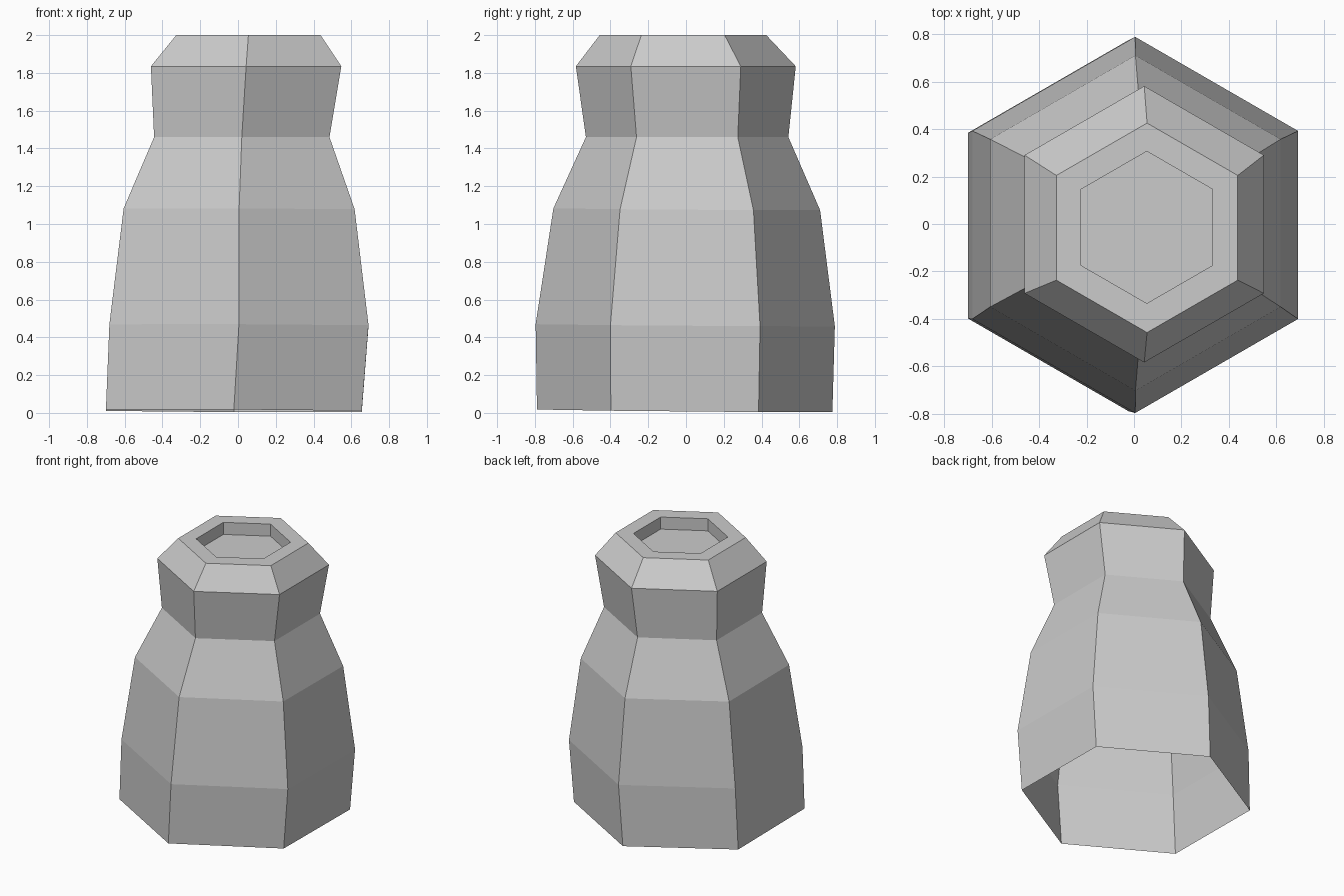
import bpy, bmesh
from math import sin, cos, tau

cube = bpy.data.objects.get("Cube")
if cube:
    bpy.data.objects.remove(cube, do_unlink=True)

SIDES = 6

# Plain grey material
grey = bpy.data.materials.new("light_grey")
grey.use_nodes = True
colour = (0.6, 0.6, 0.6, 1)
grey.diffuse_color = colour
grey.node_tree.nodes["Principled BSDF"].inputs["Base Color"].default_value = colour

# Rings from the open base to the recess: height, centre x, centre y, radius, tilt
rings = [
    (0.011, -0.022, -0.007, 0.782, 0.009),
    (0.464, 0.005, -0.004, 0.792, 0.007),
    (1.078, 0.006, 0.004, 0.706, 0.007),
    (1.460, 0.020, 0.006, 0.536, 0),
    (1.835, 0.043, -0.001, 0.582, 0),
    (2.000, 0.055, -0.016, 0.441, 0),
    (2.000, 0.054, -0.014, 0.320, 0),
    (1.910, 0.054, -0.014, 0.320, 0),
]


def add_ring(bm, height, cx, cy, radius, tilt):
    verts = []
    for i in range(SIDES):
        a = tau * (i + 0.5) / SIDES
        x, y = radius * cos(a), radius * sin(a)
        verts.append(bm.verts.new((cx + x, cy + y, height - tilt * (y + x / 2))))
    return verts


# Leaning six-sided body, open underneath, with a sunken top
bm = bmesh.new()
loops = [add_ring(bm, *r) for r in rings]
for low, high in zip(loops, loops[1:]):
    for i in range(SIDES):
        j = (i + 1) % SIDES
        bm.faces.new((low[i], low[j], high[j], high[i]))
bm.faces.new(loops[-1])

mesh = bpy.data.meshes.new("body")
bm.to_mesh(mesh)
bm.free()
mesh.materials.append(grey)
body = bpy.data.objects.new("body", mesh)
bpy.context.scene.collection.objects.link(body)
